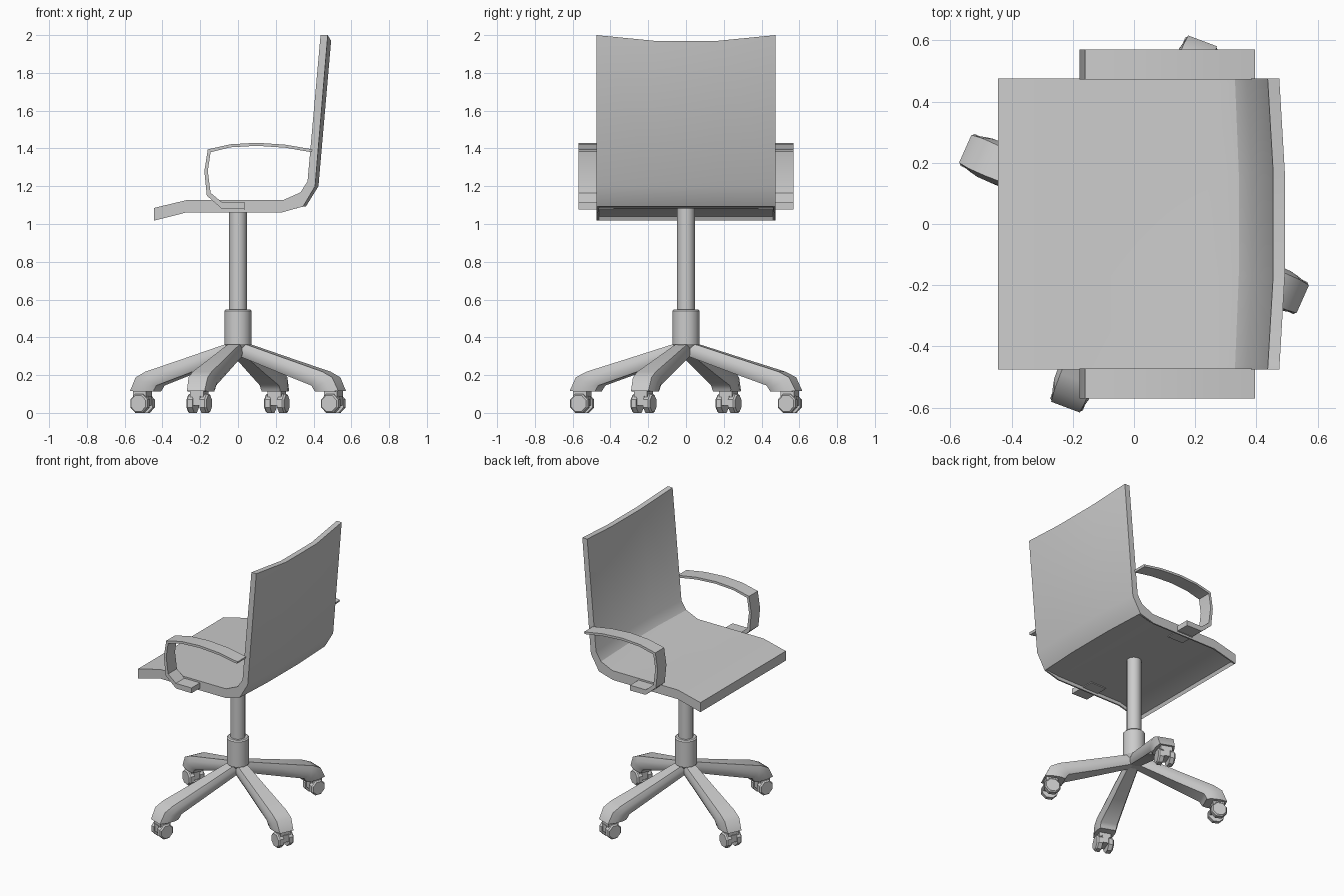
import bpy, bmesh, math
from mathutils import Matrix, Vector

if "Cube" in bpy.data.objects:
    bpy.data.objects.remove(bpy.data.objects["Cube"])


def loft(name, rings, angle=30):
    """Skin a list of equal closed rings and cap both ends."""
    bm = bmesh.new()
    rows = [[bm.verts.new(p) for p in ring] for ring in rings]
    n = len(rows[0])
    for a, b in zip(rows, rows[1:]):
        for i in range(n):
            j = (i + 1) % n
            bm.faces.new((a[i], a[j], b[j], b[i]))
    bm.faces.new(rows[0])
    bm.faces.new(rows[-1])
    bmesh.ops.recalc_face_normals(bm, faces=bm.faces)
    mesh = bpy.data.meshes.new(name)
    bm.to_mesh(mesh)
    bm.free()
    ob = bpy.data.objects.new(name, mesh)
    bpy.context.collection.objects.link(ob)
    bpy.ops.object.select_all(action='DESELECT')
    ob.select_set(True)
    bpy.context.view_layer.objects.active = ob
    bpy.ops.object.shade_smooth_by_angle(angle=math.radians(angle))
    return ob


def lathe(name, profile, sides=16):
    """Turned part about z from (radius, z) pairs."""
    turn = [2 * math.pi * i / sides for i in range(sides)]
    return loft(name, [[(r * math.cos(t), r * math.sin(t), z) for t in turn]
                       for r, z in profile])


# Seat shell: one bent side profile, its back bowed outward in the middle,
# its underside slightly recessed between the side and front rims
upper = [(-0.445, 1.085), (-0.27, 1.127), (0.24, 1.127), (0.33, 1.167),
         (0.368, 1.225), (0.437, 2.0)]
lower = [(0.475, 2.0), (0.408, 1.2), (0.345, 1.093), (0.235, 1.062),
         (-0.27, 1.062), (-0.435, 1.02), (-0.445, 1.018)]


def shell_ring(y, bow, recess):
    ring = []
    for i, (x, z) in enumerate(upper + lower):
        k = bow * min(1, max(0, (x - 0.24) / 0.13))
        if i in (9, 10, 11):
            z += recess
        ring.append((x + 0.018 * k, y, z - (0.03 * k if z > 1.9 else 0)))
    return ring


half = [(0.475, 0, 0), (0.465, 0.03, 0), (0.46, 0.05, 0.02), (0.17, 1, 0.02)]
loft("seat_shell", [shell_ring(-y, b, r) for y, b, r in half]
     + [shell_ring(y, b, r) for y, b, r in reversed(half)])

# Armrests: flat looped bands on both sides, with a bracket under the seat
outer = [(0.395, 1.395), (0.25, 1.42), (0.1, 1.43), (-0.04, 1.422), (-0.16, 1.395),
         (-0.178, 1.28), (-0.165, 1.15), (-0.085, 1.08), (0.037, 1.078)]
inner = [(0.037, 1.115), (-0.085, 1.115), (-0.145, 1.165), (-0.16, 1.28),
         (-0.145, 1.38), (-0.04, 1.406), (0.1, 1.414), (0.25, 1.404), (0.39, 1.38)]
bracket = [(-0.085, 1.076), (0.037, 1.076), (0.037, 1.115), (-0.085, 1.115)]
for side, s in (("left", 1), ("right", -1)):
    loft("armrest_" + side, [[(x, s * y, z) for x, z in outer + inner]
                             for y in (0.472, 0.57)])
    loft("armrest_bracket_" + side, [[(x, s * y, z) for x, z in bracket]
                                     for y in (0.38, 0.48)])

# Central column and hub
lathe("column", [(0.047, 0.5), (0.047, 1.085)])
lathe("hub", [(0.03, 0.3), (0.072, 0.365), (0.072, 0.54), (0.064, 0.548)])

# Legs: sections as top (r, z), bottom (r, z), width; the foot bends downward
sections = [((0.0, 0.375), (0.0, 0.305), 0.07),
            ((0.07, 0.36), (0.05, 0.29), 0.085),
            ((0.30, 0.287), (0.27, 0.21), 0.11),
            ((0.52, 0.218), (0.455, 0.145), 0.135),
            ((0.577, 0.188), (0.468, 0.125), 0.135),
            ((0.612, 0.115), (0.475, 0.112), 0.125)]
# cross-section: lateral factor, height factor from bottom to top
cross = [(-0.4, 0), (0.4, 0), (0.5, 0.25), (0.5, 0.65), (0.4, 1),
         (-0.4, 1), (-0.5, 0.65), (-0.5, 0.25)]


def disc(y, radius, sides=8):
    return [(radius * math.cos(2 * math.pi * (i + 0.5) / sides), y,
             0.05 + radius * math.sin(2 * math.pi * (i + 0.5) / sides))
            for i in range(sides)]


def block(hx, hy, z0, z1):
    return [[(-hx, -hy, z), (hx, -hy, z), (hx, hy, z), (-hx, hy, z)] for z in (z0, z1)]


for i, (deg, tip, caster) in enumerate(((-24, 0.60, 0.553), (69.5, 0.635, 0.587),
                                        (156, 0.60, 0.553), (249.5, 0.635, 0.587))):
    turn = Matrix.Rotation(math.radians(deg), 4, 'Z')
    rings = []
    for top, bottom, w in sections:
        t, b = Vector(top), Vector(bottom)
        ring = []
        for u, v in cross:
            p = b.lerp(t, v)
            ring.append((p.x * tip / 0.608, u * w, p.y))
        rings.append(ring)
    loft(f"leg_{i + 1}", rings, 40).matrix_world = turn

    # Twin-wheel caster under each foot, with a cover between the wheels
    place = turn @ Matrix.Translation((caster, 0, 0))
    for s in (-1, 1):
        loft(f"caster_wheel_{i + 1}_{'ab'[s > 0]}",
             [disc(s * 0.02, 0.054), disc(s * 0.048, 0.054), disc(s * 0.057, 0.046)],
             ).matrix_world = place
    loft(f"caster_cover_{i + 1}", block(0.043, 0.022, 0.04, 0.09)).matrix_world = place
    loft(f"caster_stem_{i + 1}", block(0.038, 0.038, 0.085, 0.118)).matrix_world = place
